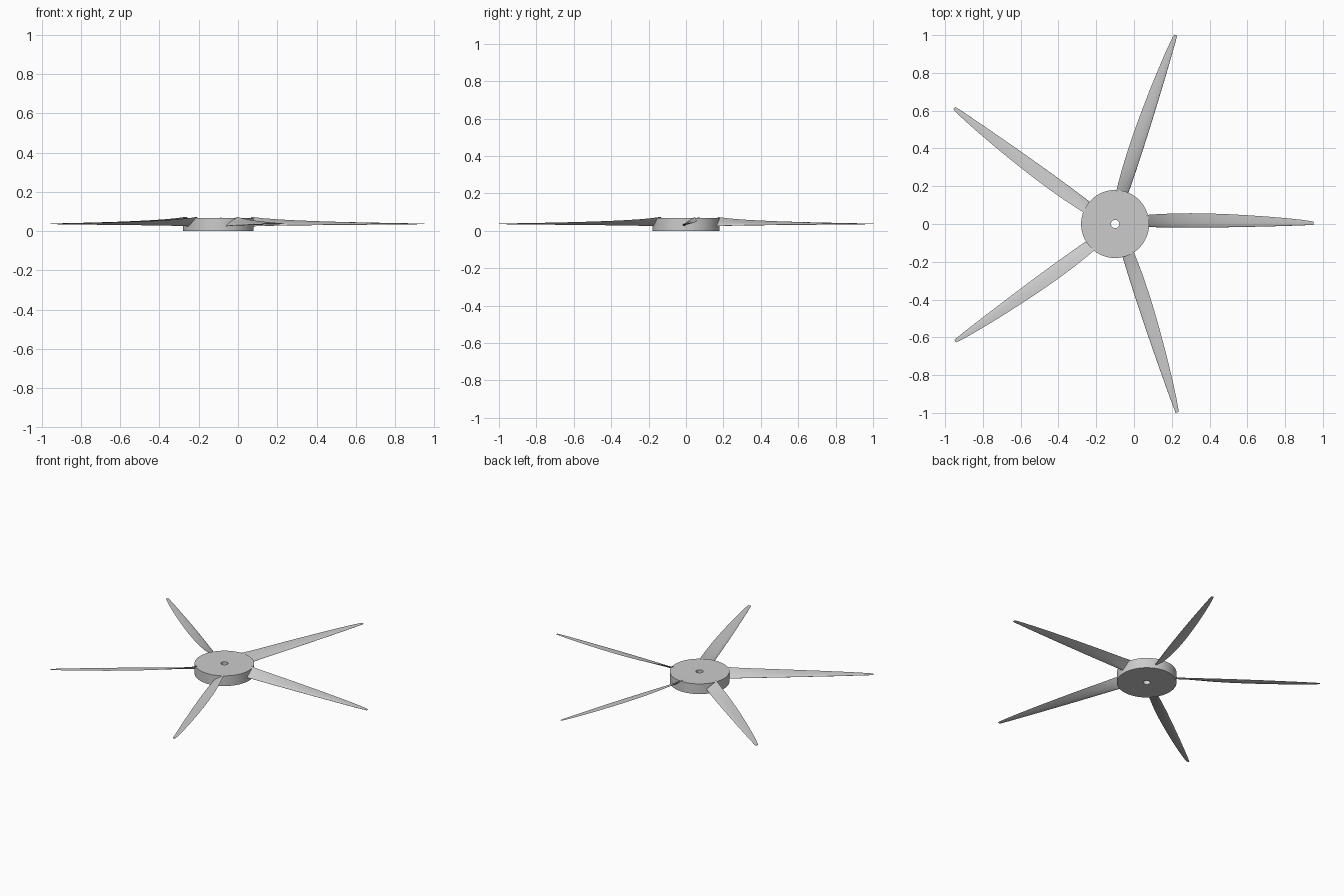
import bpy, bmesh, math

if "Cube" in bpy.data.objects:
    bpy.data.objects.remove(bpy.data.objects["Cube"])

CX, HUB_R, HOLE_R, HUB_H, AXIS_Z = -0.10, 0.18, 0.022, 0.068, 0.037


def finish(bm, name):
    bmesh.ops.recalc_face_normals(bm, faces=bm.faces)
    mesh = bpy.data.meshes.new(name)
    bm.to_mesh(mesh)
    bm.free()
    obj = bpy.data.objects.new(name, mesh)
    bpy.context.collection.objects.link(obj)
    obj.location.x = CX
    bpy.ops.object.select_all(action='DESELECT')
    obj.select_set(True)
    bpy.context.view_layer.objects.active = obj
    bpy.ops.object.shade_smooth_by_angle(angle=math.radians(35))
    return obj


def loft(bm, rings, closed):
    n = len(rings[0])
    pairs = list(zip(rings, rings[1:]))
    if closed:
        pairs.append((rings[-1], rings[0]))
    for a, b in pairs:
        for i in range(n):
            j = (i + 1) % n
            bm.faces.new((a[i], a[j], b[j], b[i]))


# Hub: disc with a shaft hole, made by revolving a rectangle
bm = bmesh.new()
N = 96
rings = [[bm.verts.new((r * math.cos(2 * math.pi * i / N),
                        r * math.sin(2 * math.pi * i / N), z)) for i in range(N)]
         for r, z in ((HOLE_R, 0), (HUB_R, 0), (HUB_R, HUB_H), (HOLE_R, HUB_H))]
loft(bm, rings, True)
finish(bm, "hub")

# Blade stations: radius, width seen from above
STATIONS = [(0.165, 0.064), (0.22, 0.069), (0.30, 0.074), (0.40, 0.076), (0.50, 0.074),
            (0.60, 0.069), (0.70, 0.062), (0.80, 0.053), (0.90, 0.042), (0.98, 0.031),
            (1.03, 0.022), (1.05, 0.016)]
PITCH = 0.126


def airfoil(steps=14, thick=0.13):
    def half(t):
        return 5 * thick * (0.2969 * math.sqrt(t) - 0.126 * t - 0.3516 * t**2
                            + 0.2843 * t**3 - 0.1036 * t**4)
    ts = [(1 - math.cos(math.pi * i / steps)) / 2 for i in range(steps + 1)]
    upper = [(t, half(t)) for t in reversed(ts)]
    lower = [(t, -half(t)) for t in ts[1:-1]]
    return upper + lower


# Blades: twisted airfoils pivoting on the quarter chord
for k in range(5):
    bm = bmesh.new()
    ang = math.radians(72 * k)
    rings = []
    for r, width in STATIONS:
        twist = math.atan(PITCH / r)
        c, s = math.cos(twist), math.sin(twist)
        chord = width / c
        ring = []
        for t, h in airfoil():
            u, v = (t - 0.25) * chord, h * chord
            y, z = u * c - v * s, u * s + v * c + AXIS_Z
            ring.append(bm.verts.new((r * math.cos(ang) - y * math.sin(ang),
                                      r * math.sin(ang) + y * math.cos(ang), z)))
        rings.append(ring)
    loft(bm, rings, False)
    bm.faces.new(rings[0])
    bm.faces.new(rings[-1])
    finish(bm, f"blade_{k + 1}")
